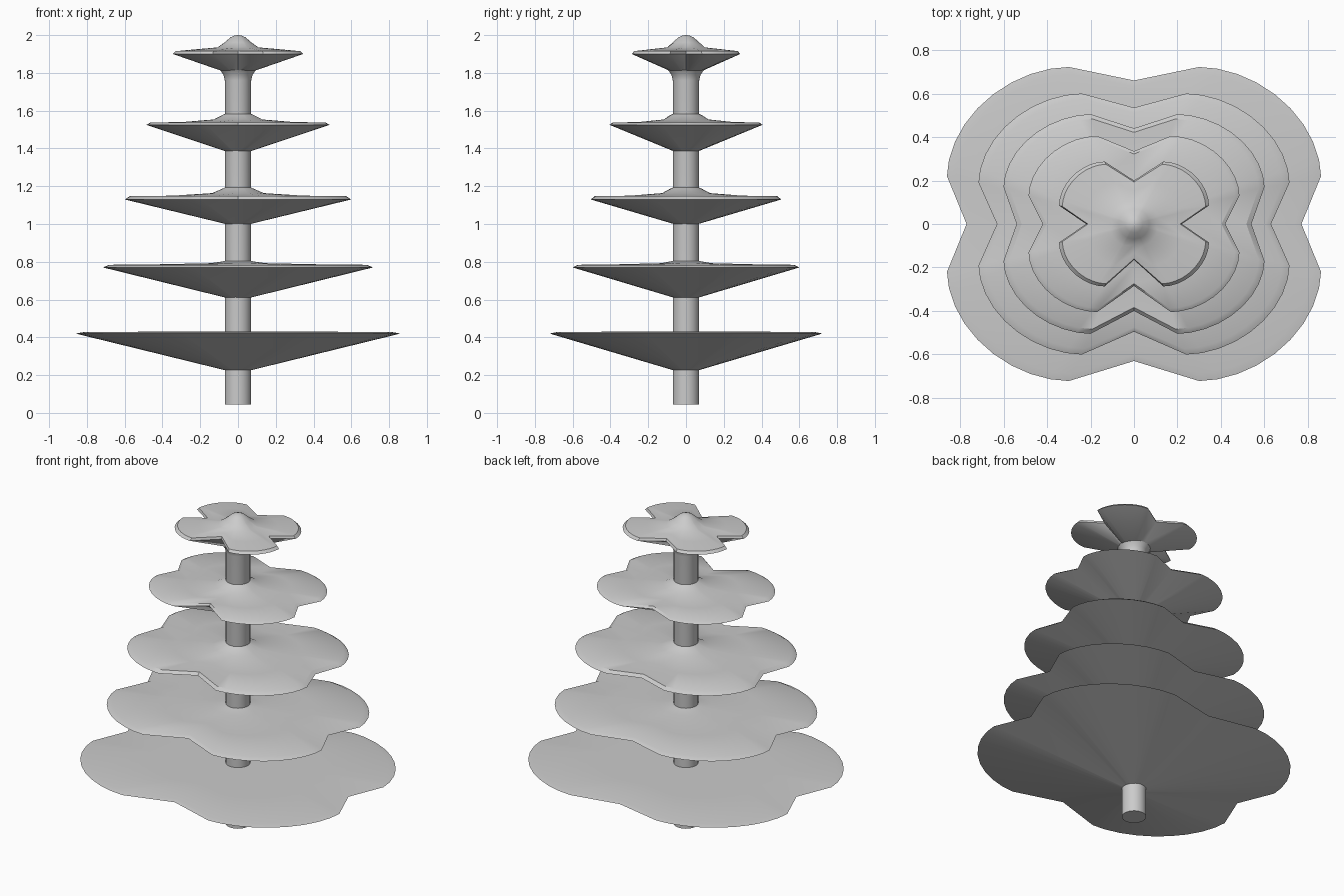
import bpy, bmesh
from math import sin, cos, pi, atan2

if "Cube" in bpy.data.objects:
    bpy.data.objects.remove(bpy.data.objects["Cube"])


def finish(bm, name, angle=35):
    bmesh.ops.recalc_face_normals(bm, faces=bm.faces)
    mesh = bpy.data.meshes.new(name)
    bm.to_mesh(mesh)
    bm.free()
    ob = bpy.data.objects.new(name, mesh)
    bpy.context.collection.objects.link(ob)
    bpy.ops.object.select_all(action='DESELECT')
    ob.select_set(True)
    bpy.context.view_layer.objects.active = ob
    bpy.ops.object.shade_smooth_by_angle(angle=angle * pi / 180)
    return ob


def skin(bm, rings, cap_start=False, cap_end=False):
    loops = [[bm.verts.new(p) for p in ring] for ring in rings]
    n = len(loops[0])
    for low, high in zip(loops, loops[1:]):
        for i in range(n):
            j = (i + 1) % n
            bm.faces.new((low[i], low[j], high[j], high[i]))
    if cap_start:
        bm.faces.new(loops[0][::-1])
    if cap_end:
        bm.faces.new(loops[-1])


def lobed_outline(lobe_x, lobe_y, side, top, notch_x, notch_back, notch_front, steps=9):
    """Four-lobed outline, counter-clockwise from +x."""
    arc = []
    for i in range(steps + 1):
        t = pi / 2 * i / steps
        c, s = max(cos(t), 0) ** 1.08, max(sin(t), 0) ** 1.08
        arc.append((top + (lobe_x - top) * c, side + (lobe_y - side) * s))
    pts = [(notch_x, 0)] + arc + [(0, notch_back)]
    pts += [(-x, y) for x, y in reversed(arc)] + [(-notch_x, 0)]
    pts += [(-x, -y) for x, y in arc] + [(0, -notch_front)]
    return pts + [(x, -y) for x, y in reversed(arc)]


def ring(outline, f, r, z):
    """Blend from a circle of radius r (f=0) to the outline (f=1)."""
    out = []
    for x, y in outline:
        a = atan2(y, x)
        out.append((r * cos(a) * (1 - f) + x * f, r * sin(a) * (1 - f) + y * f, z))
    return out


# trunk, flared under the crown
bm = bmesh.new()
profile = [(0.07, 0.045), (0.07, 1.76), (0.077, 1.79), (0.095, 1.815)]
skin(bm, [[(r * cos(2 * pi * i / 32), r * sin(2 * pi * i / 32), z) for i in range(32)]
          for r, z in profile], True, True)
finish(bm, "trunk")

# four branch tiers: outline sizes, then underside, rim, plateau and collar heights
tiers = [
    ((0.86, 0.722, 0.22, 0.30, 0.77, 0.66, 0.63), (0.225, 0.42, 0.43, 0.43)),
    ((0.715, 0.60, 0.19, 0.24, 0.63, 0.535, 0.495), (0.61, 0.77, 0.787, 0.805)),
    ((0.60, 0.505, 0.17, 0.20, 0.54, 0.44, 0.40), (1.00, 1.13, 1.15, 1.195)),
    ((0.485, 0.405, 0.13, 0.17, 0.42, 0.335, 0.285), (1.385, 1.525, 1.54, 1.585)),
]
for n, (shape, (base, rim, flat, collar)) in enumerate(tiers, 1):
    o = lobed_outline(*shape)
    bm = bmesh.new()
    skin(bm, [ring(o, 0, 0.065, base), ring(o, 1, 0, rim), ring(o, 0.95, 0.07, flat - 0.003),
              ring(o, 0.5, 0.1, flat), ring(o, 0.08, 0.10, flat + (collar - flat) * 0.3),
              ring(o, 0, 0.085, flat + (collar - flat) * 0.8), ring(o, 0, 0.065, collar)])
    finish(bm, f"branch_tier_{n}")

# crown tier with rounded tip
o = lobed_outline(0.345, 0.287, 0.085, 0.135, 0.22, 0.20, 0.165)
bm = bmesh.new()
skin(bm, [ring(o, 0, 0.085, 1.81), ring(o, 1, 0, 1.90), ring(o, 0.94, 0.09, 1.915),
          ring(o, 0.5, 0.1, 1.925), ring(o, 0.08, 0.09, 1.935), ring(o, 0, 0.07, 1.962),
          ring(o, 0, 0.04, 1.988), ring(o, 0, 0.018, 1.998), ring(o, 0, 0.004, 2.0)],
     True, True)
finish(bm, "crown_tier")
